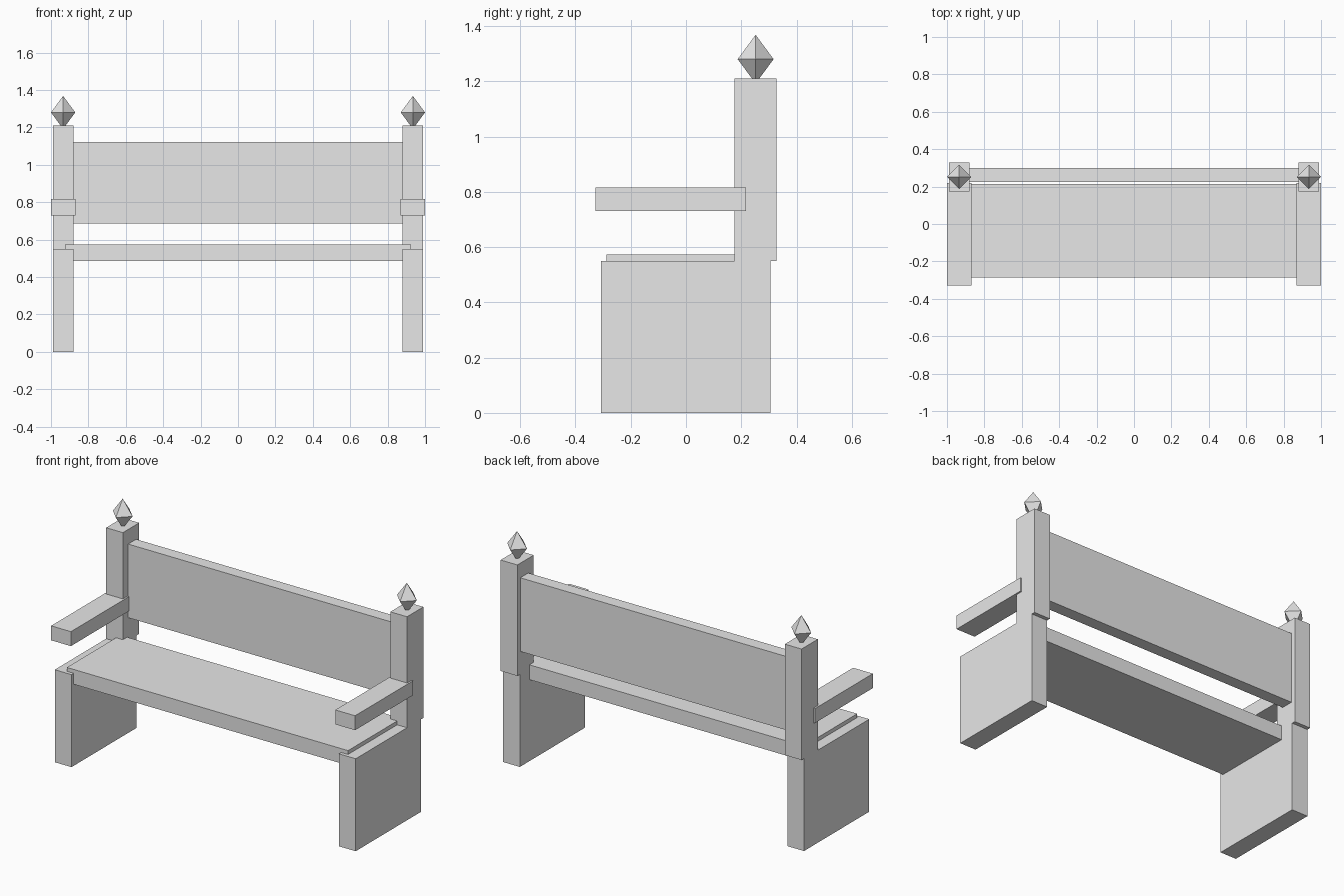
import bpy
import bmesh
from mathutils import Vector

if "Cube" in bpy.data.objects:
    bpy.data.objects.remove(bpy.data.objects["Cube"])

# One plain colour for the whole bench
grey = bpy.data.materials.new("light_grey")
grey.diffuse_color = (0.8, 0.8, 0.8, 1.0)
grey.use_nodes = True
grey.node_tree.nodes["Principled BSDF"].inputs["Base Color"].default_value = grey.diffuse_color


def add_object(name, bm):
    bmesh.ops.recalc_face_normals(bm, faces=bm.faces)
    mesh = bpy.data.meshes.new(name)
    bm.to_mesh(mesh)
    bm.free()
    mesh.materials.append(grey)
    obj = bpy.data.objects.new(name, mesh)
    bpy.context.collection.objects.link(obj)
    return obj


def box(name, x, y, z):
    """Box from (min, max) ranges on each axis."""
    bm = bmesh.new()
    bmesh.ops.create_cube(bm, size=1)
    for v in bm.verts:
        v.co = Vector([(r[0] + r[1]) / 2 + c * (r[1] - r[0])
                       for r, c in zip((x, y, z), v.co)])
    return add_object(name, bm)


def finial(name, centre, radius, height):
    """Eight-sided diamond with corners on the axes."""
    bm = bmesh.new()
    cx, cy, cz = centre
    top = bm.verts.new((cx, cy, cz + height))
    bottom = bm.verts.new((cx, cy, cz - height))
    ring = [bm.verts.new((cx + dx * radius, cy + dy * radius, cz))
            for dx, dy in ((1, 0), (0, 1), (-1, 0), (0, -1))]
    for i in range(4):
        a, b = ring[i], ring[(i + 1) % 4]
        bm.faces.new((a, b, top))
        bm.faces.new((b, a, bottom))
    return add_object(name, bm)


# Seat and backrest boards, let into the end pieces
box("seat", (-0.925, 0.925), (-0.287, 0.215), (0.485, 0.573))
box("backrest", (-0.925, 0.925), (0.225, 0.30), (0.685, 1.123))

# End pieces, repeated on both sides
for side, s in (("left", -1), ("right", 1)):
    def span(a, b):
        return tuple(sorted((s * a, s * b)))

    box(side + "_leg_panel", span(0.88, 0.99), (-0.308, 0.305), (0.0, 0.55))
    box(side + "_back_post", span(0.88, 0.99), (0.175, 0.328), (0.55, 1.21))
    box(side + "_armrest", span(0.87, 1.0), (-0.328, 0.218), (0.73, 0.816))
    finial(side + "_finial", (s * 0.935, 0.252, 1.28), 0.065, 0.088)
